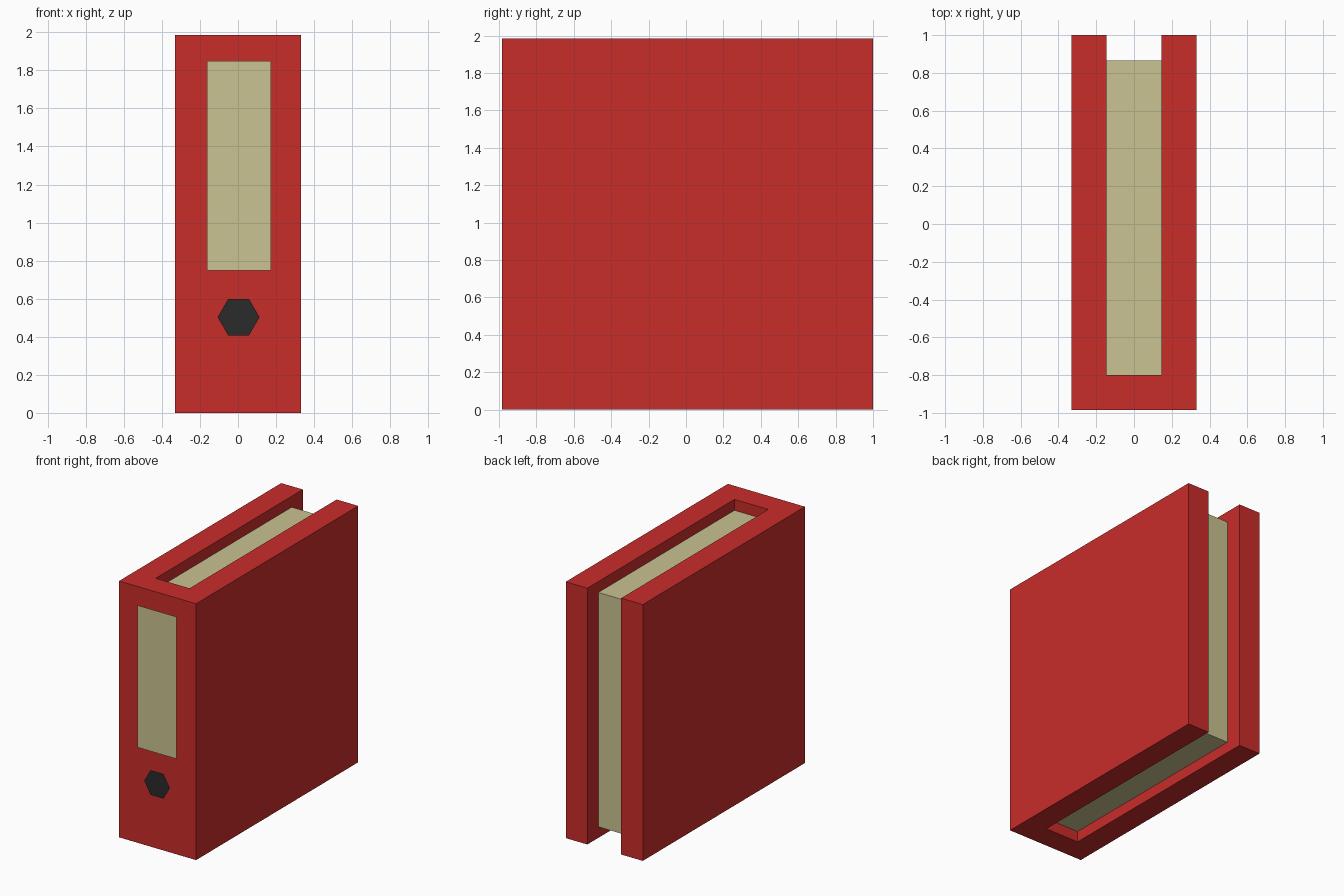
import bpy
import math

if "Cube" in bpy.data.objects:
    bpy.data.objects.remove(bpy.data.objects["Cube"])


def material(name, rgb):
    mat = bpy.data.materials.new(name)
    mat.diffuse_color = (*rgb, 1)
    mat.use_nodes = True
    mat.node_tree.nodes["Principled BSDF"].inputs["Base Color"].default_value = mat.diffuse_color
    return mat


def build(name, verts, faces, mat):
    mesh = bpy.data.meshes.new(name)
    mesh.from_pydata(verts, [], faces)
    mesh.materials.append(mat)
    obj = bpy.data.objects.new(name, mesh)
    bpy.context.collection.objects.link(obj)
    return obj


def prism(name, outline, z0, z1, mat):
    """Extrude a counter-clockwise xy outline from z0 to z1."""
    n = len(outline)
    verts = [(x, y, z) for z in (z0, z1) for x, y in outline]
    faces = [tuple(reversed(range(n))), tuple(range(n, 2 * n))]
    faces += [(i, (i + 1) % n, n + (i + 1) % n, n + i) for i in range(n)]
    return build(name, verts, faces, mat)


def front_sheet(name, outline, y, mat):
    """Flat sheet facing the front, from a counter-clockwise xz outline."""
    return build(name, [(x, y, z) for x, z in outline],
                 [tuple(range(len(outline)))], mat)


red = material("red_cover", (0.584, 0.026, 0.023))
cream = material("cream_paper", (0.59, 0.546, 0.283))
black = material("black_hole", (0.024, 0.024, 0.024))

# Folder cover: U-shaped in plan, open at the back, top and bottom
W, C = 0.33, 0.145
FRONT, BACK, INNER = -0.984, 1.0, -0.80
prism("binder_cover",
      [(-W, FRONT), (W, FRONT), (W, BACK), (C, BACK),
       (C, INNER), (-C, INNER), (-C, BACK), (-W, BACK)],
      0, 1.985, red)

# Paper block, recessed inside the cover
prism("paper_block",
      [(-C, INNER), (C, INNER), (C, 0.865), (-C, 0.865)],
      0.085, 1.90, cream)

# Spine label and finger hole, thin sheets just in front of the spine
front_sheet("spine_label",
            [(-0.162, 0.748), (0.174, 0.748), (0.174, 1.848), (-0.162, 1.848)],
            -1.0, cream)
front_sheet("finger_hole",
            [(0.003 + 0.11 * math.cos(i * math.pi / 3),
              0.503 + 0.11 * math.sin(i * math.pi / 3)) for i in range(6)],
            -0.995, black)
